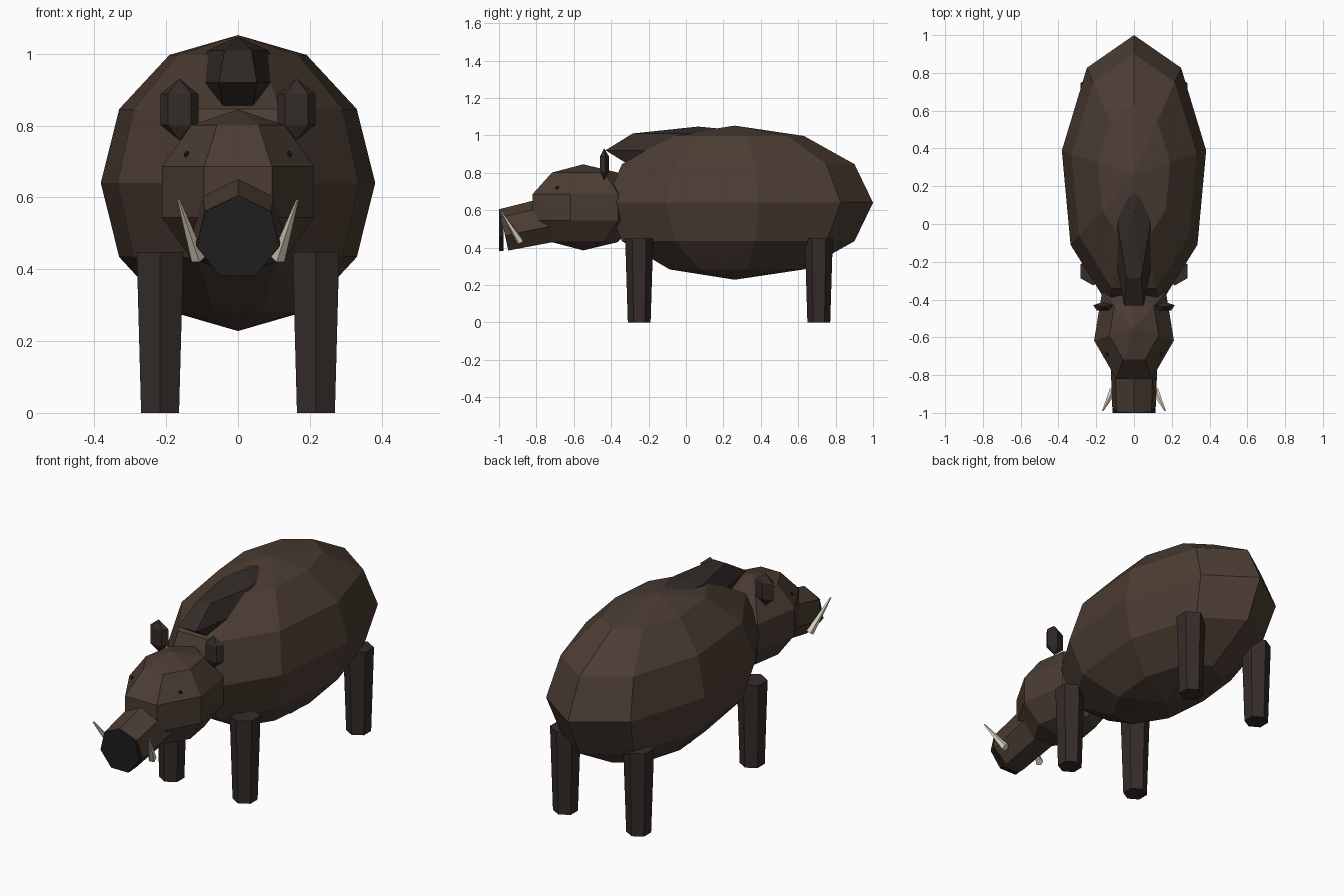
import bpy, bmesh
from math import sin, cos, pi, radians
from mathutils import Matrix, Vector

if "Cube" in bpy.data.objects:
    bpy.data.objects.remove(bpy.data.objects["Cube"])


def material(name, rgb):
    m = bpy.data.materials.new(name)
    m.diffuse_color = (*rgb, 1)
    m.use_nodes = True
    m.node_tree.nodes["Principled BSDF"].inputs["Base Color"].default_value = m.diffuse_color
    return m


HIDE = material("hide_brown", (0.07, 0.046, 0.033))
DARK = material("dark_brown", (0.034, 0.025, 0.022))
BLACK = material("near_black", (0.014, 0.013, 0.013))
IVORY = material("ivory", (0.72, 0.66, 0.54))


def lathe(name, mat, sides, rings, loc, scale=(1, 1, 1), rot=None):
    """Flat-faced solid from (radius, height) rings; first vertex on +y."""
    bm = bmesh.new()
    loops = [[bm.verts.new((r * sin(2 * pi * i / sides), r * cos(2 * pi * i / sides), z))
              for i in range(sides)] for r, z in rings]
    for a, b in zip(loops, loops[1:]):
        for i in range(sides):
            j = (i + 1) % sides
            bm.faces.new((a[i], a[j], b[j], b[i]))
    for (r, _), loop in ((rings[0], loops[0]), (rings[-1], loops[-1])):
        if r > 0:
            bm.faces.new(loop)
    bmesh.ops.remove_doubles(bm, verts=bm.verts, dist=1e-5)
    bmesh.ops.transform(bm, matrix=Matrix.Diagonal((*scale, 1)), verts=bm.verts)
    if rot:
        bmesh.ops.transform(bm, matrix=rot, verts=bm.verts)
    bmesh.ops.recalc_face_normals(bm, faces=bm.faces)
    me = bpy.data.meshes.new(name)
    bm.to_mesh(me)
    bm.free()
    me.materials.append(mat)
    ob = bpy.data.objects.new(name, me)
    ob.location = loc
    bpy.context.collection.objects.link(ob)
    return ob


def ball(name, mat, sides, bands, loc, radii):
    rings = [(0 if k in (0, bands) else sin(pi * k / bands), -cos(pi * k / bands))
             for k in range(bands + 1)]
    return lathe(name, mat, sides, rings, loc, radii)


# Body, head and mane
ball("body", HIDE, 9, 6, (0, 0.26, 0.64), (0.388, 0.74, 0.412))
ball("head", HIDE, 7, 5, (0, -0.55, 0.615), (0.228, 0.315, 0.23))
ball("mane", DARK, 7, 4, (0, 0.065, 0.92), (0.122, 0.55, 0.127))

# Snout tilted downwards, with an upright nose disc
lathe("snout", HIDE, 7, [(0.128, -0.28), (0.119, 0)], (0, -0.973, 0.489),
      rot=Matrix.Rotation(radians(102.3), 4, 'X'))
lathe("nose_disc", BLACK, 7, [(0.117, 0), (0.117, 0.025)], (0, -0.975, 0.488),
      rot=Matrix.Rotation(radians(90), 4, 'X'))

for side, s in (("right", 1), ("left", -1)):
    # Ears and eyes
    ball(side + "_ear", DARK, 5, 3, (s * 0.163, -0.438, 0.845), (0.064, 0.03, 0.086))
    ball(side + "_eye", BLACK, 6, 4, (s * 0.142, -0.688, 0.719), (0.01, 0.01, 0.01))
    # Tusks
    base, tip = Vector((s * 0.112, -0.885, 0.43)), Vector((s * 0.165, -0.988, 0.592))
    axis = tip - base
    lathe(side + "_tusk", IVORY, 5, [(0.021, 0), (0.004, axis.length)], base,
          rot=axis.to_track_quat('Z', 'Y').to_matrix().to_4x4())
    # Legs
    for end, y in (("front", -0.25), ("back", 0.71)):
        lathe(f"{end}_{side}_leg", DARK, 6, [(0.061, 0), (0.075, 0.448)], (s * 0.217, y, 0))
